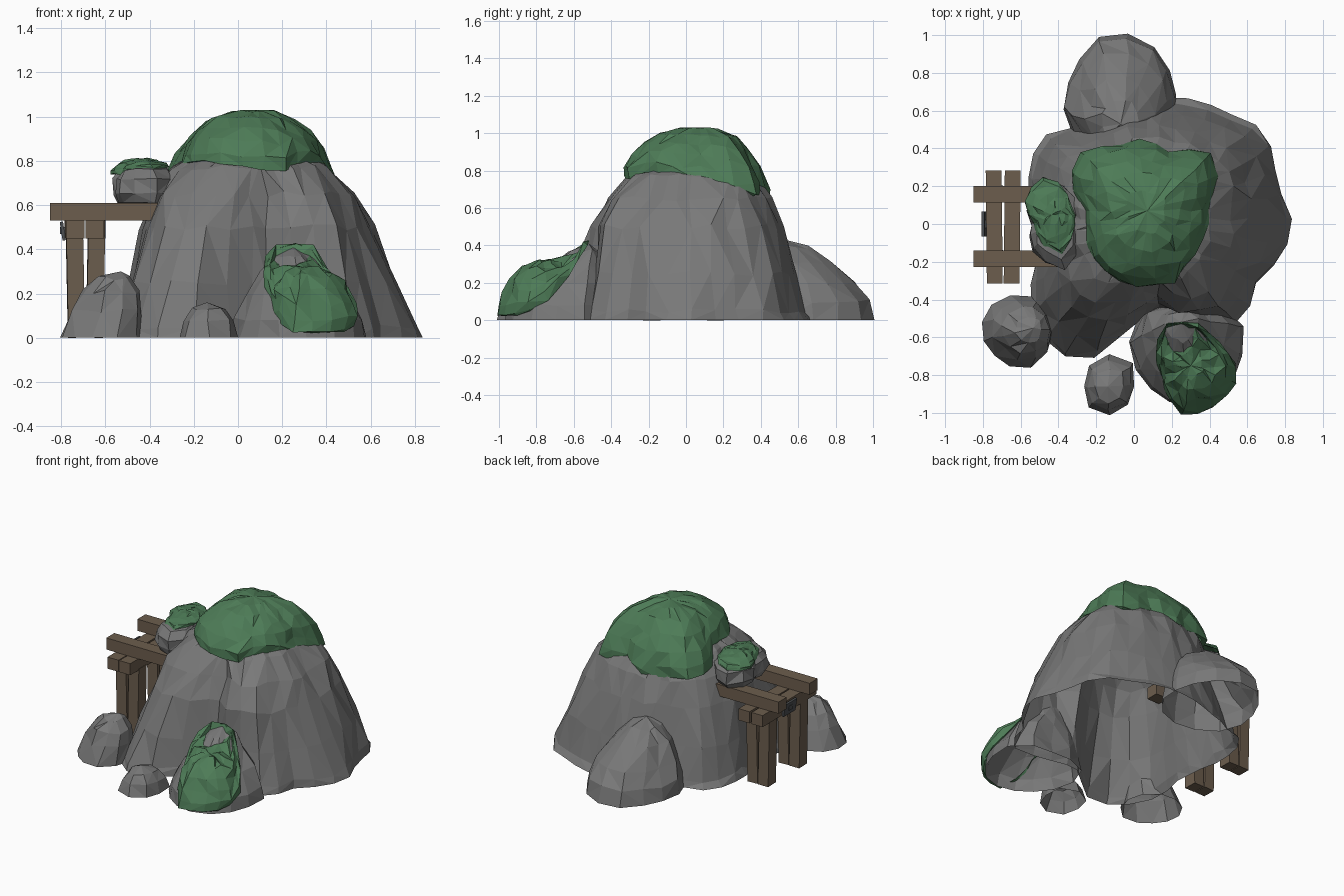
import bpy, bmesh, math, random
from mathutils import Vector

if "Cube" in bpy.data.objects:
    bpy.data.objects.remove(bpy.data.objects["Cube"])
random.seed(7)


def material(name, rgb):
    m = bpy.data.materials.new(name)
    m.diffuse_color = (*rgb, 1)
    m.use_nodes = True
    m.node_tree.nodes["Principled BSDF"].inputs["Base Color"].default_value = m.diffuse_color
    return m


ROCK = material("grey rock", (0.19, 0.19, 0.19))
MOSS = material("green moss", (0.075, 0.20, 0.095))
WOOD = material("brown wood", (0.15, 0.11, 0.075))
IRON = material("dark iron", (0.07, 0.075, 0.08))


def resample(points, centre, n):
    """Closed outline -> n points (x, y, z) at even angles around the centre."""
    cx, cy = centre
    polar = []
    for p in points:
        x, y = p[0] - cx, p[1] - cy
        z = p[2] if len(p) > 2 else 0
        polar.append((math.atan2(y, x) % math.tau, math.hypot(x, y), z))
    polar.sort()
    polar = [(polar[-1][0] - math.tau, *polar[-1][1:])] + polar + [(polar[0][0] + math.tau, *polar[0][1:])]
    ring = []
    for i in range(n):
        a = math.tau * i / n
        for p, q in zip(polar, polar[1:]):
            if p[0] <= a <= q[0]:
                t = (a - p[0]) / max(q[0] - p[0], 1e-6)
                r = p[1] + (q[1] - p[1]) * t
                ring.append(Vector((cx + r * math.cos(a), cy + r * math.sin(a), p[2] + (q[2] - p[2]) * t)))
                break
    return ring


def loft(name, rings, apex, mat, jitter=0.012, closed=False):
    """Faceted skin through the rings, ending in one top point."""
    bm = bmesh.new()
    rows = []
    for k, ring in enumerate(rings):
        row = []
        for p in ring:
            j = Vector([random.uniform(-jitter, jitter) for _ in range(3)])
            if k == 0:
                j *= 0.3
            q = p + j
            q.z = max(q.z, 0)
            if k == 0 and p.z == 0:
                q.z = 0
            row.append(bm.verts.new(q))
        rows.append(row)
    top = bm.verts.new(apex)
    n = len(rows[0])
    for a, b in zip(rows, rows[1:]):
        for i in range(n):
            j = (i + 1) % n
            if random.random() < 0.5:
                bm.faces.new((a[i], a[j], b[j]))
                bm.faces.new((a[i], b[j], b[i]))
            else:
                bm.faces.new((a[i], a[j], b[i]))
                bm.faces.new((a[j], b[j], b[i]))
    for i in range(n):
        bm.faces.new((rows[-1][i], rows[-1][(i + 1) % n], top))
    if closed:
        bm.faces.new(rows[0][::-1])
    mesh = bpy.data.meshes.new(name)
    bm.to_mesh(mesh)
    bm.free()
    mesh.materials.append(mat)
    obj = bpy.data.objects.new(name, mesh)
    bpy.context.collection.objects.link(obj)


def boulder(name, outline, centre, levels, apex, n=13, jitter=0.012, closed=False):
    """Levels are (z, scale, shift x, shift y) of the base outline."""
    base = resample(outline, centre, n)
    c = Vector((*centre, 0))
    rings = [[c + (p - c) * s + Vector((dx, dy, z)) for p in base] for z, s, dx, dy in levels]
    loft(name, rings, apex, ROCK, jitter, closed)


def moss(name, outline, centre, top, n=20, jitter=0.01, lip=0.012):
    """Domed cap whose rim follows the outline in height, with a tucked-in lip."""
    rim = resample(outline, centre, n)
    c = Vector((*centre, 0))
    rings = []
    for s, f in ((0.93, 0.0), (1, 0.0), (0.98, 0.14), (0.89, 0.44), (0.74, 0.66), (0.54, 0.86), (0.28, 0.97)):
        ring = []
        for p in rim:
            q = c + (p - c) * s
            q.z = p.z + (top - p.z) * f + (lip if 0 < f < 0.2 else 0)
            ring.append(q)
        rings.append(ring)
    loft(name, rings, (*centre, top), MOSS, jitter)


# Main hill: base, middle and shoulder outlines, with a cleft at the front
C = (0.06, 0.03)
base = [(.84, .07), (.75, .2), (.75, .33), (.69, .5), (.55, .56), (.23, .67), (-.1, .6), (-.35, .5),
        (-.5, .46), (-.56, .25), (-.52, .0), (-.5, -.25), (-.58, -.38), (-.4, -.7), (-.15, -.7),
        (-.01, -.52), (.1, -.46), (.25, -.5), (.58, -.52), (.65, -.3), (.8, -.15)]
middle = [(.6, .05), (.58, .3), (.45, .42), (.2, .5), (-.1, .48), (-.33, .38), (-.43, .15), (-.42, -.1),
          (-.4, -.3), (-.33, -.46), (-.15, -.5), (.02, -.45), (.14, -.36), (.23, -.46), (.42, -.46), (.52, -.28)]
shoulder = [(.41, .08), (.39, .25), (.25, .34), (.08, .37), (-.12, .34), (-.25, .25), (-.29, .05),
            (-.28, -.15), (-.2, -.28), (-.05, -.31), (.14, -.24), (.23, -.29), (.34, -.19)]
N = 36
b, m, s = (resample(o, C, N) for o in (base, middle, shoulder))


def blend(p, q, t, z):
    out = []
    for u, v in zip(p, q):
        w = u.lerp(v, t)
        w.z = z
        out.append(w)
    return out


crown = [Vector((C[0], C[1], 0)).lerp(p, 0.6) for p in s]
loft("main_hill", [b, blend(b, m, .12, .05), blend(b, m, .48, .25), blend(b, m, 1, .5), blend(m, s, .42, .65),
                   blend(m, s, 1, .77), blend(s, crown, 1, .85)], (*C, 0.9), ROCK, 0.014)

# Moss crown on the hill
moss("hill_moss", [(-.1, .42, .68), (.05, .45, .63), (.2, .38, .68), (.42, .37, .66), (.44, .25, .72),
                   (.38, .1, .77), (.38, -.05, .78), (.28, -.2, .8), (.25, -.3, .76), (.1, -.33, .77),
                   (-.1, -.3, .8), (-.24, -.12, .79), (-.26, .05, .74), (-.32, .2, .7), (-.31, .36, .68)],
     (0.07, 0.07), 1.03, 26, 0.011)

# Boulder behind the hill
boulder("back_boulder", [(-.17, 1), (.05, .98), (.15, .87), (.22, .7), (.2, .5), (-.35, .5), (-.35, .72), (-.26, .9)],
        (-.07, .68), [(0, 1, 0, 0), (.1, .96, 0, 0), (.2, .82, 0, -.04), (.31, .6, 0, -.09), (.39, .35, 0, -.13)],
        (-.07, .53, .43))

# Mossy boulder at the front right
boulder("front_boulder", [(0, -.5), (0, -.75), (.1, -.88), (.25, -.96), (.4, -.95), (.51, -.85), (.57, -.7),
                          (.57, -.5), (.3, -.42)],
        (.28, -.7), [(0, 1, 0, 0), (.08, .94, 0, 0), (.2, .75, -.01, .06), (.29, .5, -.02, .11), (.37, .28, -.03, .15)],
        (.25, -.52, .41))
moss("front_boulder_moss", [(.16, -.52, .40), (.25, -.51, .43), (.34, -.54, .4), (.41, -.62, .28), (.54, -.77, .09),
                            (.53, -.86, .03), (.4, -.97, .02), (.25, -1, .03), (.19, -.92, .08), (.15, -.8, .18),
                            (.13, -.65, .33)], (.3, -.75), .32, 18, 0.014, 0.02)

# Boulder at the front left and the small stone
boulder("left_boulder", [(-.81, -.57), (-.77, -.45), (-.66, -.38), (-.52, -.39), (-.44, -.52), (-.46, -.68),
                         (-.57, -.77), (-.73, -.7)],
        (-.63, -.57), [(0, 1, 0, 0), (.12, .83, .03, .01), (.21, .65, .05, .01), (.27, .38, .07, .01)],
        (-.53, -.55, .3), 11)
boulder("small_stone", [(-.26, -.85), (-.25, -.96), (-.08, -1), (-.01, -.88), (-.01, -.73), (-.2, -.71)],
        (-.13, -.86), [(0, 1, 0, 0), (.08, .86, 0, 0), (.13, .58, 0, 0)], (-.14, -.86, .16), 8, 0.008)

# Rock resting on the timber frame, with its moss
boulder("perched_rock", [(-.53, .2), (-.46, .26), (-.36, .2), (-.31, 0), (-.32, -.2), (-.4, -.27), (-.48, -.2),
                         (-.54, 0)],
        (-.425, 0), [(.61, .85, 0, 0), (.65, .98, 0, 0), (.72, .97, 0, 0), (.765, .72, 0, 0)],
        (-.42, 0, .785), 14, 0.01, True)
moss("perched_rock_moss", [(-.545, .2, .74), (-.5, .25, .75), (-.4, .22, .765), (-.34, .1, .77), (-.33, -.05, .77),
                           (-.38, -.16, .76), (-.45, -.14, .755), (-.52, 0, .74)], (-.435, .05), .81, 14, 0.006, 0.005)


def box(name, lo, hi, mat=WOOD, tilt=(0, 0, 0)):
    bpy.ops.mesh.primitive_cube_add(size=1, location=[(a + c) / 2 for a, c in zip(lo, hi)], rotation=tilt)
    o = bpy.context.object
    o.name = name
    o.scale = [c - a for a, c in zip(lo, hi)]
    o.data.materials.append(mat)


# Timber frame: long beams into the rock, cross beams and four posts
for side, y in (("back", .157), ("front", -.183)):
    box(f"{side}_long_beam", (-.85, y - .044, .53), (-.3, y + .044, .61))
    for k, x in enumerate((-.735, -.645)):
        box(f"{side}_post_{k}", (x - .038, y - .045, 0), (x + .038, y + .045, .46),
            tilt=(0, 0.02 * (k * 2 - 1), 0.03))
for k, x in enumerate((-.74, -.645)):
    box(f"cross_beam_{k}", (x - .042, -.315, .45), (x + .042, .283, .53), tilt=(0, 0, 0.01 - 0.02 * k))

# Iron bracket on the outer cross beam
box("iron_plate", (-.8, -.065, .44), (-.785, .065, .525), IRON, (0, -0.15, 0))
box("iron_hook", (-.805, -.02, .47), (-.76, .02, .5), IRON)
